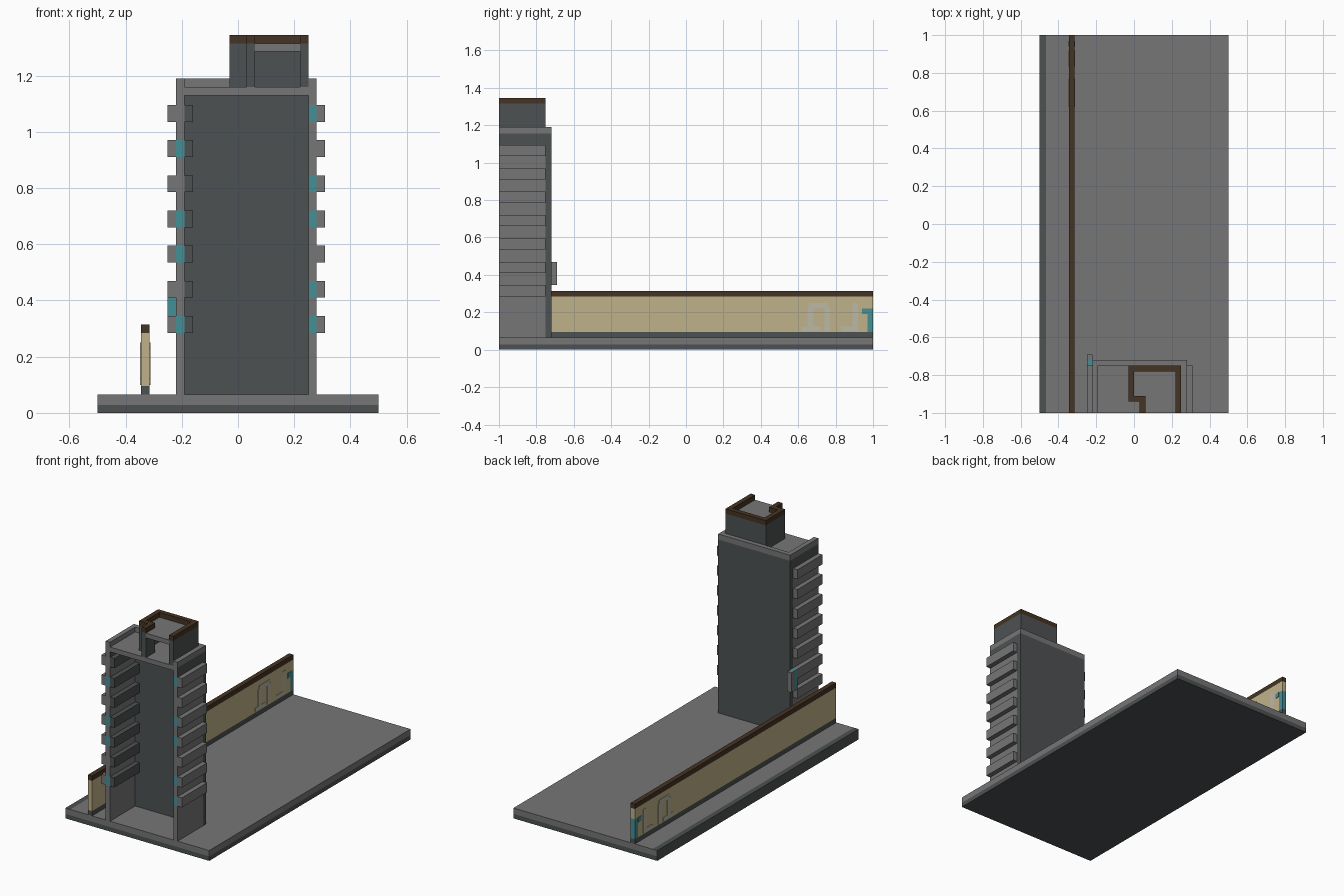
import bpy
import bmesh

default = bpy.data.objects.get("Cube")
if default:
    bpy.data.objects.remove(default, do_unlink=True)


def make_material(name, rgb):
    mat = bpy.data.materials.new(name)
    mat.use_nodes = True
    mat.diffuse_color = (*rgb, 1)
    bsdf = mat.node_tree.nodes["Principled BSDF"]
    bsdf.inputs["Base Color"].default_value = (*rgb, 1)
    bsdf.inputs["Roughness"].default_value = 0.9
    return mat


grey = make_material("concrete grey", (0.18, 0.18, 0.18))
slate = make_material("dark slate", (0.075, 0.083, 0.085))
brown = make_material("dark brown", (0.06, 0.034, 0.016))
beige = make_material("beige plaster", (0.52, 0.44, 0.25))
teal = make_material("teal glass", (0.06, 0.28, 0.31))
pale = make_material("pale paint", (0.50, 0.48, 0.38))


def box(name, xs, ys, zs, mat, end_mat=None):
    """Box from ranges; end_mat colours the faces looking along y."""
    bm = bmesh.new()
    bmesh.ops.create_cube(bm, size=1)
    for v in bm.verts:
        v.co = [r[0] if c < 0 else r[1] for c, r in zip(v.co, (xs, ys, zs))]
    bm.normal_update()
    mesh = bpy.data.meshes.new(name)
    mesh.materials.append(mat)
    if end_mat:
        mesh.materials.append(end_mat)
        for f in bm.faces:
            f.material_index = int(abs(f.normal.y) > 0.5)
    bm.to_mesh(mesh)
    bm.free()
    obj = bpy.data.objects.new(name, mesh)
    bpy.context.collection.objects.link(obj)
    return obj


# Ground slab with a dark underside layer and a gutter strip
GROUND = 0.065
box("ground_foundation", (-0.5, 0.5), (-1, 1), (0, 0.028), slate)
box("ground_paving", (-0.467, 0.5), (-1, 1), (0.028, GROUND), grey)
box("gutter_strip", (-0.5, -0.467), (-1, 1), (0.028, GROUND), slate, grey)

# Long boundary wall in three layers
wall_x = (-0.345, -0.315)
box("boundary_wall_base", wall_x, (-1, 1), (GROUND, 0.095), slate)
box("boundary_wall_body", wall_x, (-1, 0.97), (0.095, 0.285), beige)
box("boundary_wall_end", wall_x, (0.97, 1), (0.22, 0.285), beige)
box("boundary_wall_cap", wall_x, (-1, 1), (0.285, 0.315), brown)
box("teal_wall_end", wall_x, (0.97, 1), (0.095, 0.22), teal)

# Abstract painted patches on both faces of the wall
patches = [
    ((0.94, 0.97), (0.19, 0.22), teal),
    ((0.89, 0.92), (0.10, 0.25), pale),
    ((0.83, 0.89), (0.10, 0.125), pale),
    ((0.74, 0.77), (0.10, 0.23), pale),
    ((0.65, 0.68), (0.12, 0.23), pale),
    ((0.66, 0.76), (0.22, 0.25), pale),
    ((0.62, 0.72), (0.10, 0.125), pale),
]
for ys, zs, mat in patches:
    box("painted_patch", (-0.348, -0.312), ys, zs, mat)

# Tower side walls, with a balcony band on every storey
FRONT, BACK = -1, -0.75
STOREYS, FIRST, STEP, BAND = 7, 0.285, 0.125, 0.06
sides = [
    ("left", (-0.22, -0.19), (-0.25, -0.22), {0, 2, 3, 5}),
    ("right", (0.25, 0.28), (0.28, 0.31), {0, 1, 3, 4, 6}),
]
depth = (FRONT, BACK)
for side, wall, ledge, glazed in sides:
    z = GROUND
    for i in range(STOREYS):
        low = FIRST + i * STEP
        high = low + BAND
        box(f"{side}_wall", wall, depth, (z, low), grey)
        box(f"{side}_window_band", wall, depth, (low, high), teal if i in glazed else grey)
        box(f"{side}_balcony", ledge, depth, (low, high), grey)
        if side == "left":
            box("inner_balcony", (-0.19, -0.16), depth, (low, high), slate)
        z = high
    box(f"{side}_wall_top", wall, depth, (z, 1.155), slate, grey)
    box(f"{side}_parapet", wall, depth, (1.155, 1.19), grey)

# Tower back wall, roof and rear parapet
box("tower_back_wall", (-0.22, 0.28), (BACK, -0.72), (GROUND, 1.155), slate)
box("rear_parapet", (-0.22, 0.28), (BACK, -0.72), (1.155, 1.19), grey)
box("tower_roof", (-0.19, 0.25), depth, (1.13, 1.16), grey)

# Hanging box on the rear corner
box("corner_box", (-0.25, -0.22), (-0.72, -0.69), (0.345, 0.47), grey)
box("corner_box_bracket", (-0.25, -0.22), (BACK, -0.72), (0.345, 0.47), teal)

# Rooftop room: walls with a stepped corner, brown coping, recessed roof
room_walls = [
    ((-0.03, 0.25), (-0.78, BACK)),
    ((0.22, 0.25), (FRONT, -0.78)),
    ((-0.03, 0), (-0.94, -0.78)),
    ((0, 0.06), (-0.94, -0.91)),
    ((0.03, 0.06), (FRONT, -0.94)),
]
for xs, ys in room_walls:
    box("rooftop_room_wall", xs, ys, (1.16, 1.315), slate)
    box("rooftop_coping", xs, ys, (1.315, 1.345), brown)
box("rooftop_room_roof", (0.06, 0.22), (FRONT, -0.78), (1.285, 1.314), grey)
box("rooftop_room_roof_side", (0, 0.06), (-0.91, -0.78), (1.285, 1.314), grey)
